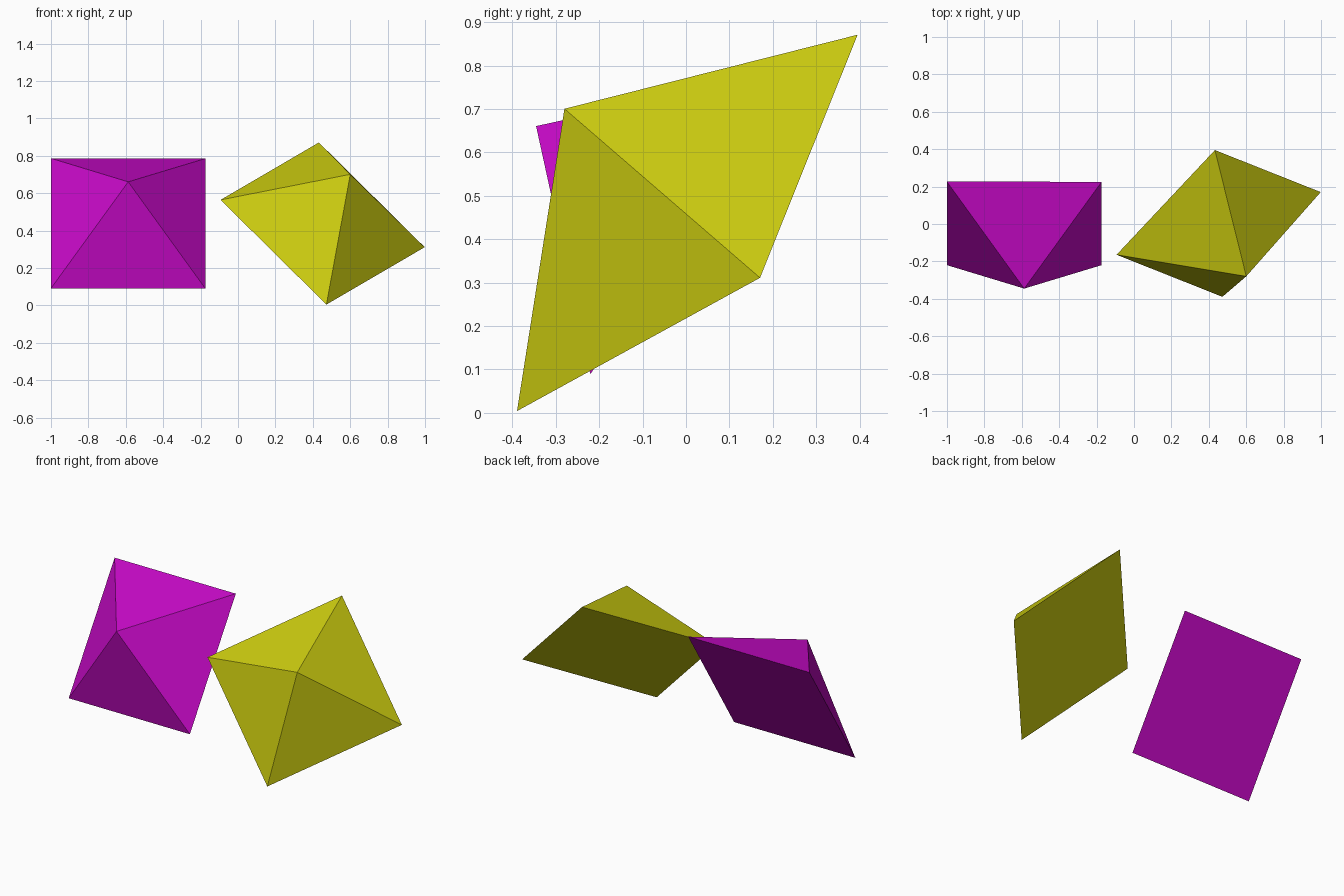
import bpy
import bmesh
from math import sqrt
from mathutils import Matrix, Vector

cube = bpy.data.objects.get("Cube")
if cube:
    bpy.data.objects.remove(cube, do_unlink=True)

SIDE = 0.827            # base edge; the height is half of it


def make_material(name, color):
    mat = bpy.data.materials.new(name)
    mat.use_nodes = True
    mat.diffuse_color = color
    mat.node_tree.nodes["Principled BSDF"].inputs["Base Color"].default_value = color
    return mat


def make_pyramid(name, center, axis, corner, mat):
    """Square pyramid with its base at center, apex along axis, one base corner towards corner."""
    z = Vector(axis).normalized()
    y = z.cross(Vector(corner)).normalized()
    x = y.cross(z)
    placement = Matrix.Translation(center) @ Matrix((x, y, z)).transposed().to_4x4()

    bm = bmesh.new()
    bmesh.ops.create_cone(bm, cap_ends=True, segments=4, radius1=SIDE / sqrt(2),
                          radius2=0, depth=SIDE / 2,
                          matrix=Matrix.Translation((0, 0, SIDE / 4)))
    bmesh.ops.remove_doubles(bm, verts=bm.verts, dist=0.001)
    bmesh.ops.recalc_face_normals(bm, faces=bm.faces)
    mesh = bpy.data.meshes.new(name)
    bm.to_mesh(mesh)
    bm.free()
    mesh.materials.append(mat)

    obj = bpy.data.objects.new(name, mesh)
    obj.matrix_world = placement
    bpy.context.collection.objects.link(obj)
    return obj


# Pyramid leaning back, level along x
make_pyramid("magenta_pyramid", (-0.587, 0.003, 0.4375), (0, -0.3475, 0.2225),
             (0.4135, 0.2225, 0.3475), make_material("magenta", (0.6, 0.003, 0.6, 1)))

# Pyramid tilted and turned towards the left
make_pyramid("yellow_pyramid", (0.4525, 0.003, 0.4375), (0.1475, -0.2825, 0.2625),
             (-0.02, 0.392, 0.433), make_material("yellow", (0.62, 0.62, 0.005, 1)))
